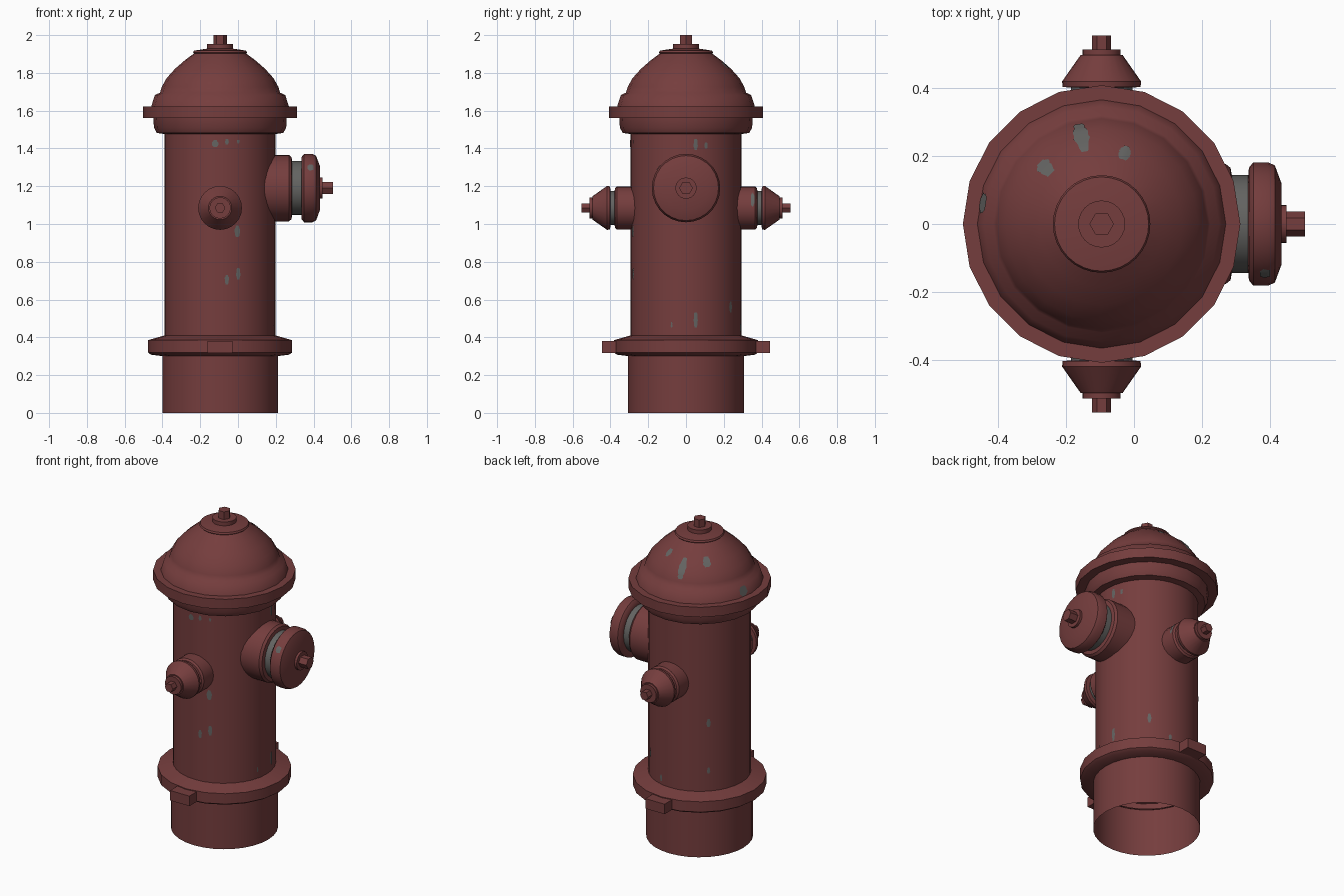
import bpy, bmesh, math, random
from mathutils import Matrix, Vector

if "Cube" in bpy.data.objects:
    bpy.data.objects.remove(bpy.data.objects["Cube"])

random.seed(4)
CX = -0.095  # the body axis sits left of centre because of the big outlet


def material(name, rgb):
    m = bpy.data.materials.new(name)
    m.diffuse_color = (*rgb, 1)
    m.use_nodes = True
    m.node_tree.nodes["Principled BSDF"].inputs["Base Color"].default_value = m.diffuse_color
    return m


RED = material("faded_red_paint", (0.178, 0.047, 0.047))
GREY = material("bare_metal_grey", (0.125, 0.125, 0.12))


def finish(name, bm, mats, angle=35):
    me = bpy.data.meshes.new(name)
    bm.to_mesh(me)
    bm.free()
    for m in mats:
        me.materials.append(m)
    ob = bpy.data.objects.new(name, me)
    bpy.context.collection.objects.link(ob)
    bpy.ops.object.select_all(action='DESELECT')
    ob.select_set(True)
    bpy.context.view_layer.objects.active = ob
    bpy.ops.object.shade_smooth_by_angle(angle=math.radians(angle))
    return ob


def lathe(name, profile, n, mat, phase=0.0, grey=(), angle=35):
    """Spin (radius, height) points round the local z axis; grey = bare-metal bands."""
    bm = bmesh.new()
    rings = []
    for r, h in profile:
        if r == 0:
            rings.append([bm.verts.new(mat @ Vector((0, 0, h)))] * n)
        else:
            rings.append([bm.verts.new(mat @ Vector((r * math.cos(a), r * math.sin(a), h)))
                          for a in (phase + math.tau * j / n for j in range(n))])
    for i in range(len(rings) - 1):
        lo, hi = rings[i], rings[i + 1]
        for j in range(n):
            k = (j + 1) % n
            vs = list(dict.fromkeys((lo[j], lo[k], hi[k], hi[j])))
            bm.faces.new(vs).material_index = 1 if i in grey else 0
    return finish(name, bm, (RED, GREY), angle)


def radius_at(profile, h):
    for (r0, h0), (r1, h1) in zip(profile, profile[1:]):
        if h1 > h0 and h0 <= h <= h1:
            return r0 + (r1 - r0) * (h - h0) / (h1 - h0)
    return profile[-1][0]


def chip(name, profile, n, mat, deg, h, wide, tall, rows=7):
    """Ragged flake of bare metal lying just above a lathed surface."""
    bm = bmesh.new()
    prev = None
    for i in range(rows):
        t = i / (rows - 1)
        z = h + (t - 0.5) * tall
        r = radius_at(profile, z)
        half = wide / 2 / r * (0.55 + 0.45 * math.sin(math.pi * t)) * random.uniform(0.75, 1.1)
        row = []
        for c in range(5):
            a = math.radians(deg) + half * (c / 2 - 1)
            step = math.tau / n
            rr = r * math.cos(step / 2) / math.cos(a % step - step / 2) + 0.003
            row.append(bm.verts.new(mat @ Vector((rr * math.cos(a), rr * math.sin(a), z + 0.001))))
        if prev:
            for c in range(4):
                bm.faces.new((prev[c], prev[c + 1], row[c + 1], row[c]))
        prev = row
    finish(name, bm, (GREY,))


def box(name, lo, hi):
    bm = bmesh.new()
    bmesh.ops.create_cube(bm, size=1)
    for v in bm.verts:
        v.co = Vector([l + (c + 0.5) * (u - l) for c, l, u in zip(v.co, lo, hi)])
    finish(name, bm, (RED,))


def nut(name, mat, r_washer, r_hex, h0, h1, h2, phase=0.0):
    lathe(name + "_washer", [(r_washer, h0), (r_washer, h1), (0, h1)], 24, mat)
    lathe(name + "_hex", [(r_hex, h1), (r_hex, h2), (0, h2)], 6, mat, phase)


UP = Matrix.Translation((CX, 0, 0))

# Base pipe (open at the bottom), ground flange, barrel
lathe("base_pipe", [(0.306, 0), (0.306, 0.31)], 32, UP)
lathe("ground_flange", [(0.30, 0.30), (0.365, 0.308), (0.382, 0.32), (0.382, 0.385), (0.294, 0.41)],
      20, UP, angle=30)
barrel = [(0.294, 0.40), (0.294, 1.49)]
lathe("barrel", barrel, 32, UP)

# Flange lugs front and back
for side, s in (("front", -1), ("back", 1)):
    y = sorted((s * 0.36, s * 0.445))
    box("flange_lug_" + side, (CX - 0.067, y[0], 0.317), (CX + 0.067, y[1], 0.38))

# Collar and bonnet rim
lathe("bonnet_collar", [(0.29, 1.476), (0.335, 1.482), (0.35, 1.51), (0.353, 1.56)], 20, UP)
lathe("bonnet_rim", [(0.35, 1.56), (0.407, 1.56), (0.407, 1.622), (0.36, 1.622)], 20, UP)

# Domed bonnet
dome = [(0.365, 1.62), (0.345, 1.683), (0.318, 1.695), (0.309, 1.725), (0.283, 1.772),
        (0.238, 1.822), (0.185, 1.868), (0.135, 1.905)]
lathe("bonnet_dome", dome, 20, UP, angle=65)
lathe("bonnet_cap", [(0.135, 1.90), (0.143, 1.908), (0.138, 1.918), (0.07, 1.928), (0, 1.928)], 32, UP)
nut("bonnet_nut", UP, 0.069, 0.036, 1.926, 1.952, 2.0)

# Large outlet on the right, with a bare-metal neck
OUT = Matrix.Translation((CX, 0, 1.19)) @ Matrix.Rotation(math.pi / 2, 4, 'Y')
outlet = [(0.176, 0.20), (0.176, 0.364), (0.165, 0.378), (0.143, 0.382), (0.143, 0.43),
          (0.165, 0.432), (0.181, 0.445), (0.181, 0.488), (0.172, 0.508), (0.118, 0.528), (0, 0.528)]
lathe("large_outlet", outlet, 28, OUT, grey=(3,))
nut("large_outlet_nut", OUT, 0.056, 0.036, 0.527, 0.543, 0.597, math.pi / 6)
chip("outlet_cap_chip", outlet, 28, OUT, 233, 0.478, 0.05, 0.03)

# Small nozzles front and back
nozzle = [(0.114, 0.20), (0.114, 0.366), (0.104, 0.376), (0.09, 0.378), (0.09, 0.40),
          (0.114, 0.402), (0.116, 0.418), (0.062, 0.495), (0, 0.495)]
for side, s in (("front", -1), ("back", 1)):
    m = Matrix.Translation((CX, 0, 1.085)) @ Matrix.Rotation(-s * math.pi / 2, 4, 'X')
    lathe(side + "_nozzle", nozzle, 24, m, grey=(3,))
    nut(side + "_nozzle_nut", m, 0.056, 0.028, 0.494, 0.512, 0.553)
    if s > 0:
        chip("nozzle_chip", nozzle, 24, m, -23, 0.352, 0.09, 0.018)

# Paint chips on the barrel: direction, height, width, tall
for i, (deg, h, w, t) in enumerate([
        (265, 1.425, 0.035, 0.035), (277, 1.435, 0.02, 0.03), (289, 1.435, 0.015, 0.02),
        (288, 0.96, 0.03, 0.06), (277, 0.705, 0.025, 0.05), (289, 0.735, 0.025, 0.06),
        (10, 1.42, 0.025, 0.06), (21, 1.415, 0.02, 0.03), (10, 0.49, 0.025, 0.08),
        (345, 0.465, 0.01, 0.03), (135, 0.84, 0.025, 0.05), (135, 0.54, 0.02, 0.04),
        (77, 0.45, 0.02, 0.04), (53, 0.56, 0.025, 0.06)]):
    chip(f"barrel_chip_{i + 1}", barrel, 32, UP, deg, h, w, t)

# Paint chips on the dome
for i, (deg, h, w, t) in enumerate([
        (103, 1.79, 0.045, 0.10), (135, 1.825, 0.05, 0.045), (72, 1.84, 0.035, 0.035),
        (170, 1.652, 0.06, 0.055)]):
    chip(f"dome_chip_{i + 1}", dome, 20, UP, deg, h, w, t, 11)
